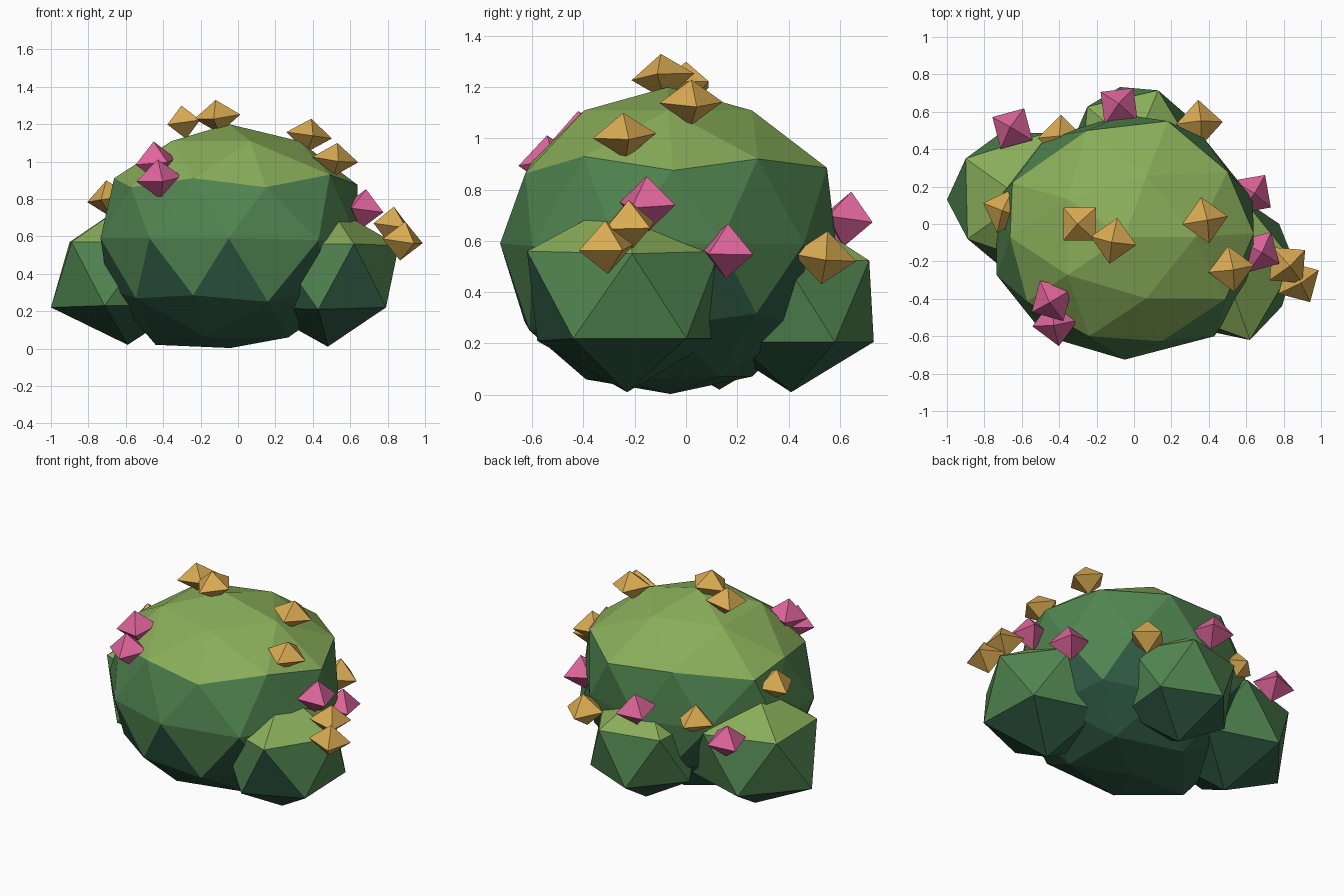
import bpy, bmesh
from math import radians
from mathutils import Matrix, Vector

cube = bpy.data.objects.get("Cube")
if cube:
    bpy.data.objects.remove(cube, do_unlink=True)


def material(name, rgb):
    mat = bpy.data.materials.new(name)
    mat.use_nodes = True
    mat.diffuse_color = (*rgb, 1)
    bsdf = next(n for n in mat.node_tree.nodes if n.type == "BSDF_PRINCIPLED")
    bsdf.inputs["Base Color"].default_value = (*rgb, 1)
    return mat


leaf_light = material("light_leaf", (0.25, 0.42, 0.10))
leaf_mid = material("mid_leaf", (0.08, 0.23, 0.08))
leaf_dark = material("dark_leaf", (0.03, 0.11, 0.06))
gold = material("gold_blossom", (0.70, 0.41, 0.085))
pink = material("pink_blossom", (0.74, 0.13, 0.33))


def finish(name, bm, mats):
    mesh = bpy.data.meshes.new(name)
    bm.to_mesh(mesh)
    bm.free()
    for mat in mats:
        mesh.materials.append(mat)
    obj = bpy.data.objects.new(name, mesh)
    bpy.context.collection.objects.link(obj)
    return obj


def foliage(name, centre, radii, detail, yaw=0, corners=()):
    """Faceted leaf mass; the nearest vertex is pulled to each given corner."""
    bm = bmesh.new()
    bmesh.ops.create_icosphere(bm, subdivisions=detail, radius=1)
    spin = Matrix.Rotation(radians(yaw), 3, "Z").to_quaternion()
    bm.transform(Matrix.LocRotScale(Vector(centre), spin, Vector(radii)))
    for corner in map(Vector, corners):
        vert = min(bm.verts, key=lambda v: (v.co - corner).length)
        vert.co = corner
    bm.normal_update()
    # Light leaves on top, dark leaves beneath
    for face in bm.faces:
        up = face.normal.z
        face.material_index = 0 if up > 0.46 else 2 if up < -0.25 else 1
    return finish(name, bm, (leaf_light, leaf_mid, leaf_dark))


def blossom(name, x, y, z, yaw, height, mat):
    """Small eight-sided bud that leans slightly outwards."""
    bm = bmesh.new()
    bmesh.ops.create_uvsphere(bm, u_segments=4, v_segments=2, radius=1)
    lean = Matrix.Rotation(radians(8), 4, Vector((-y, x, 0)))
    bm.transform(Matrix.Translation((x, y, z)) @ lean
                 @ Matrix.Rotation(radians(yaw), 4, "Z")
                 @ Matrix.Diagonal((0.125, 0.125, height, 1)))
    return finish(name, bm, (mat,))


# Leaf masses
foliage("main_bush", (-0.05, -0.07, 0.59), (0.72, 0.655, 0.61), 2, corners=[
    (0.64, -0.05, 0.875), (0.5, 0.28, 0.92), (0.18, 0.55, 0.885),
    (-0.25, 0.5, 0.92), (-0.65, 0.22, 0.87), (0.49, -0.4, 0.93),
    (-0.44, -0.07, 0.02), (-0.17, -0.39, 0.06), (0.27, -0.28, 0.06),
    (-0.04, -0.06, 0.003), (-0.24, -0.63, 0.285), (0.16, -0.61, 0.25),
    (0.43, -0.6, 0.58)])
foliage("right_lobe", (-0.59, 0.13, 0.4), (0.445, 0.42, 0.38), 1, corners=[
    (-1.0, 0.13, 0.22), (-0.89, -0.08, 0.57), (-0.9, 0.35, 0.57)])
foliage("left_lobe", (0.48, -0.23, 0.39), (0.42, 0.42, 0.38), 1, 2,
        [(0.62, -0.62, 0.56), (0.43, -0.58, 0.21), (0.86, -0.21, 0.55)])
foliage("back_lobe", (0.0, 0.41, 0.365), (0.37, 0.37, 0.355), 1, -5)

# Blossoms: position, yaw, half height
gold_buds = [
    (-0.11, -0.09, 1.24, 80, 0.09), (-0.29, 0.0, 1.21, 45, 0.09),
    (0.38, 0.02, 1.14, 10, 0.09), (0.52, -0.24, 1.01, 8, 0.09),
    (-0.69, 0.07, 0.8, 70, 0.1), (0.82, -0.22, 0.66, 40, 0.1),
    (0.88, -0.31, 0.575, 30, 0.105), (0.35, 0.54, 0.535, 3, 0.105),
    (-0.39, 0.46, 0.64, 0, 0.1),
]
pink_buds = [
    (-0.44, -0.41, 1.0, 30, 0.108), (-0.42, -0.53, 0.905, 8, 0.108),
    (-0.65, 0.51, 0.585, 60, 0.108), (-0.08, 0.63, 0.685, 52, 0.108),
    (0.63, 0.16, 0.56, 55, 0.108), (0.67, -0.15, 0.745, 60, 0.108),
]
for label, mat, buds in (("gold", gold, gold_buds), ("pink", pink, pink_buds)):
    for i, bud in enumerate(buds, 1):
        blossom(f"{label}_blossom_{i}", *bud, mat)
